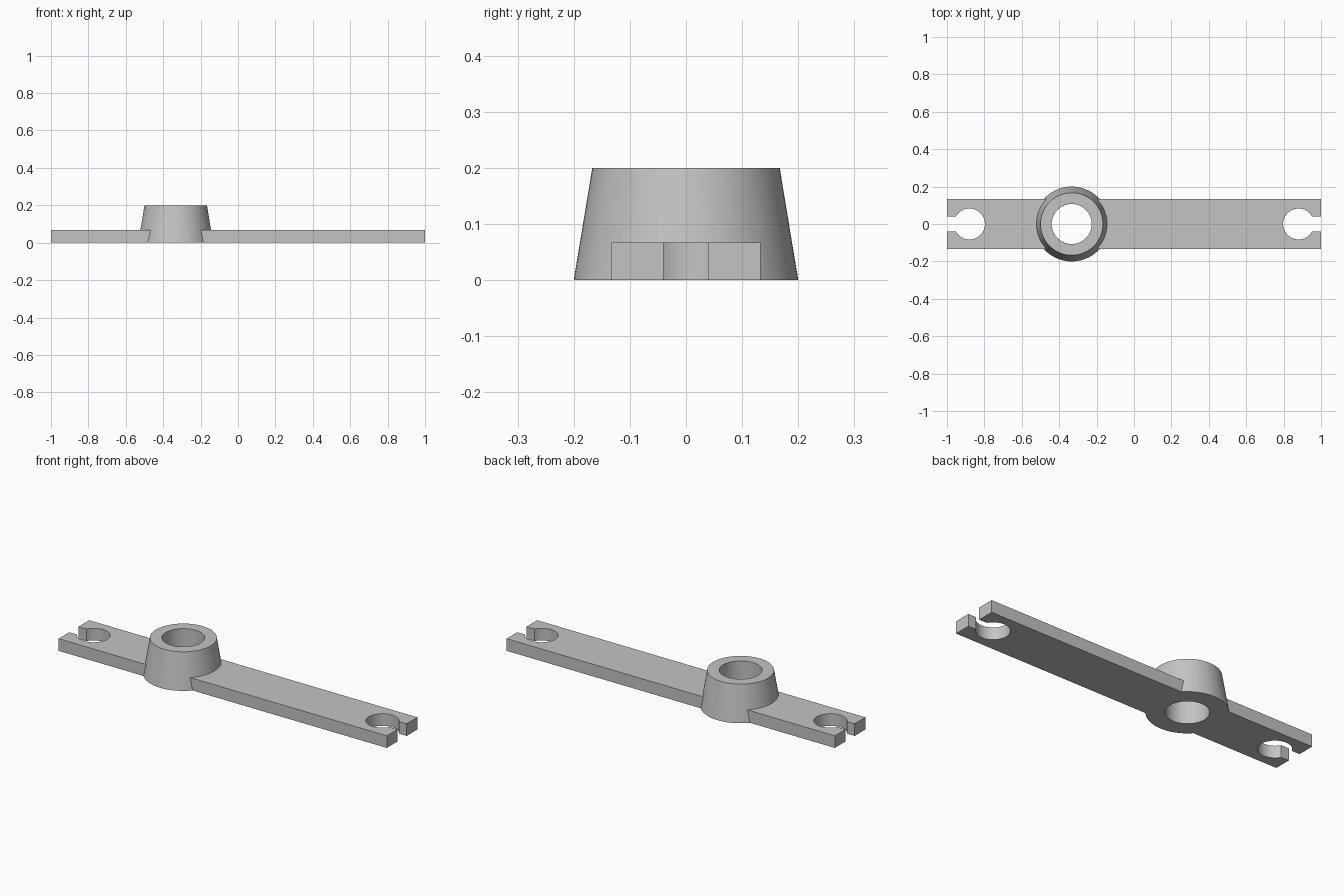
import bpy, bmesh
from math import asin, cos, sin, pi

cube = bpy.data.objects.get("Cube")
if cube:
    bpy.data.objects.remove(cube, do_unlink=True)

GREY = (0.55, 0.55, 0.55, 1)
grey = bpy.data.materials.new("plain grey")
grey.use_nodes = True
grey.diffuse_color = GREY
grey.node_tree.nodes["Principled BSDF"].inputs["Base Color"].default_value = GREY

HALF_W, THICK = 0.133, 0.067
HUB_X, HUB_H = -0.333, 0.2
KEY_X, KEY_R, SLOT = 0.88, 0.083, 0.04


def finish(bm, name):
    bmesh.ops.recalc_face_normals(bm, faces=bm.faces)
    mesh = bpy.data.meshes.new(name)
    bm.to_mesh(mesh)
    bm.free()
    mesh.materials.append(grey)
    obj = bpy.data.objects.new(name, mesh)
    bpy.context.collection.objects.link(obj)
    return obj


def cone(name, r_bottom, r_top, z0, z1):
    bm = bmesh.new()
    bmesh.ops.create_cone(bm, cap_ends=True, segments=96, radius1=r_bottom,
                          radius2=r_top, depth=z1 - z0)
    bmesh.ops.translate(bm, verts=bm.verts, vec=(HUB_X, 0, (z0 + z1) / 2))
    return finish(bm, name)


# Flat bar: one keyhole end, repeated by a half turn, then extruded
a = asin(SLOT / KEY_R)
steps = 40
arc = [-a - (2 * pi - 2 * a) * i / steps for i in range(steps + 1)]
end = [(1, -HALF_W), (1, -SLOT)]
end += [(KEY_X + KEY_R * cos(t), KEY_R * sin(t)) for t in arc]
end += [(1, SLOT), (1, HALF_W)]
outline = end + [(-x, -y) for x, y in end]
bm = bmesh.new()
face = bm.faces.new([bm.verts.new((x, y, 0)) for x, y in outline])
ext = bmesh.ops.extrude_face_region(bm, geom=[face])
top = [v for v in ext["geom"] if isinstance(v, bmesh.types.BMVert)]
bmesh.ops.translate(bm, verts=top, vec=(0, 0, THICK))
bracket = finish(bm, "slotted_bar_with_hub")

# Tapered hub joined on, then bored through
hub = cone("tapered_hub", 0.2, 0.167, 0, HUB_H)
bore = cone("hub_bore", 0.107, 0.107, -0.1, HUB_H + 0.1)
bpy.context.view_layer.objects.active = bracket
for tool, operation in ((hub, 'UNION'), (bore, 'DIFFERENCE')):
    mod = bracket.modifiers.new(tool.name, 'BOOLEAN')
    mod.object = tool
    mod.operation = operation
    mod.solver = 'EXACT'
    bpy.ops.object.modifier_apply(modifier=mod.name)
    bpy.data.objects.remove(tool, do_unlink=True)

# Smooth the round walls, keep the edges crisp
bpy.ops.object.select_all(action='DESELECT')
bracket.select_set(True)
bpy.ops.object.shade_smooth_by_angle(angle=pi / 6)
